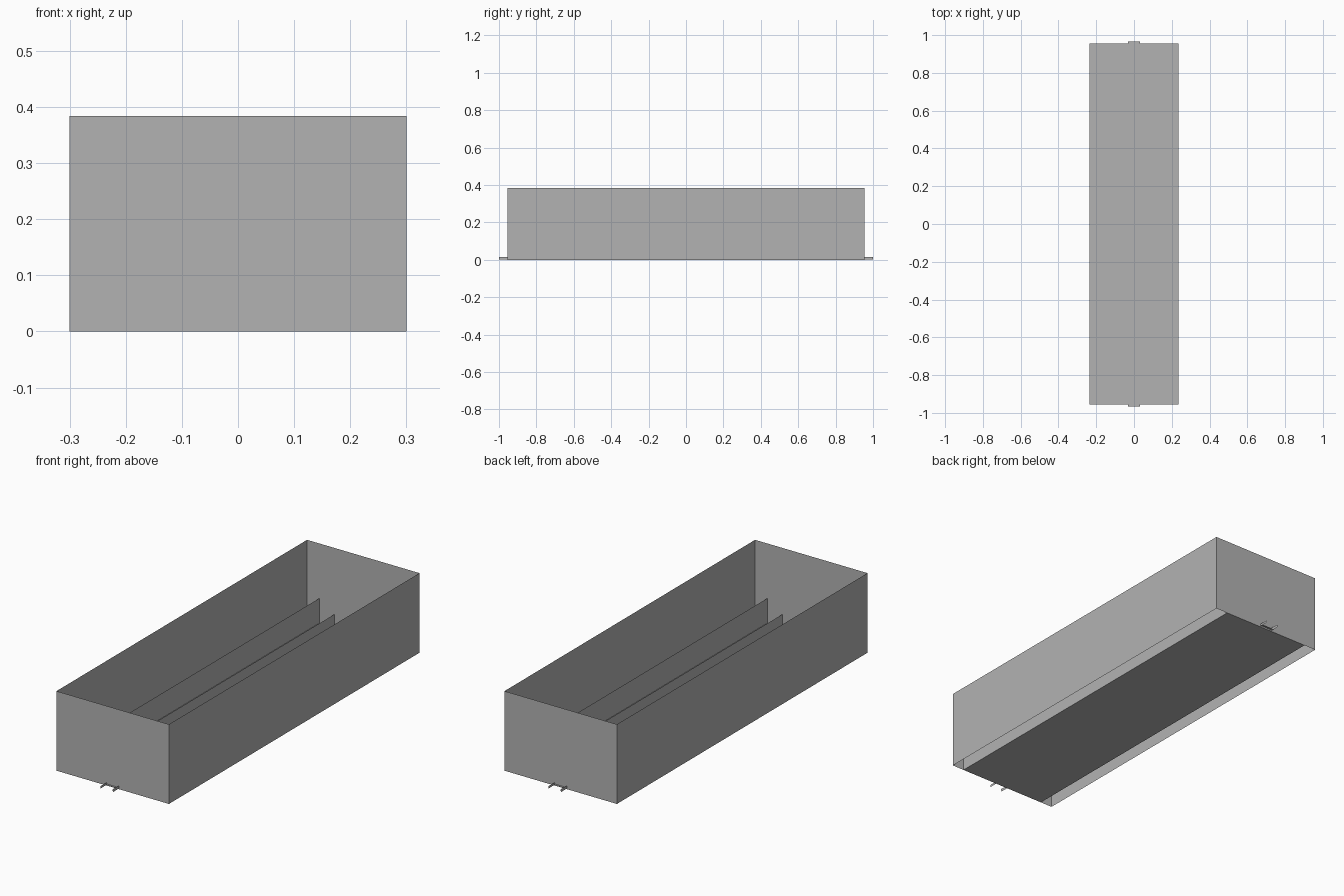
import bpy
from math import radians

cube = bpy.data.objects.get("Cube")
if cube:
    bpy.data.objects.remove(cube, do_unlink=True)

# Single grey finish
grey = bpy.data.materials.new("plain_grey")
grey.use_nodes = True
colour = (0.45, 0.45, 0.45, 1)
grey.diffuse_color = colour
grey.node_tree.nodes["Principled BSDF"].inputs["Base Color"].default_value = colour


def sheet(name, centre, size, rotation=(0, 0, 0)):
    """Thin flat sheet; size is its width and length before rotation."""
    bpy.ops.mesh.primitive_plane_add(size=1, location=centre, rotation=[radians(a) for a in rotation])
    ob = bpy.context.object
    ob.name = name
    ob.scale = (size[0], size[1], 1)
    bpy.ops.object.transform_apply(location=False, rotation=True, scale=True)
    ob.data.materials.append(grey)
    return ob


def side_sheet(name, x, bottom, top, length):
    """Upright sheet running front to back, facing away from the middle."""
    turn = 90 if x > 0 else -90
    sheet(name, (x, 0, (bottom + top) / 2), (top - bottom, length), (0, turn, 0))


HALF_WIDTH, HALF_LENGTH, HEIGHT = 0.3, 0.955, 0.384
LENGTH = 2 * HALF_LENGTH

# Deck and raised track bed
sheet("floor_deck", (0, 0, 0), (0.47, LENGTH))
sheet("track_bed", (0, 0, 0.0075), (0.066, 1.93))

for side, s in (("left", 1), ("right", -1)):
    # Outer walls, deck edge girders, inner partitions and rails
    side_sheet(side + "_outer_wall", s * HALF_WIDTH, 0, HEIGHT, LENGTH)
    side_sheet(side + "_edge_girder", s * 0.235, 0, 0.119, LENGTH)
    side_sheet(side + "_inner_partition", s * 0.155, 0, 0.063, LENGTH)
    side_sheet(side + "_rail_outside", s * 0.033, 0.003, 0.0145, 2.0)
    side_sheet(side + "_rail_inside", s * 0.03, 0.0075, 0.0145, 2.0)

# End walls closing the box
for end, s in (("front", -1), ("back", 1)):
    sheet(end + "_end_wall", (0, s * HALF_LENGTH, HEIGHT / 2),
          (2 * HALF_WIDTH, HEIGHT), (-90 * s, 0, 0))
